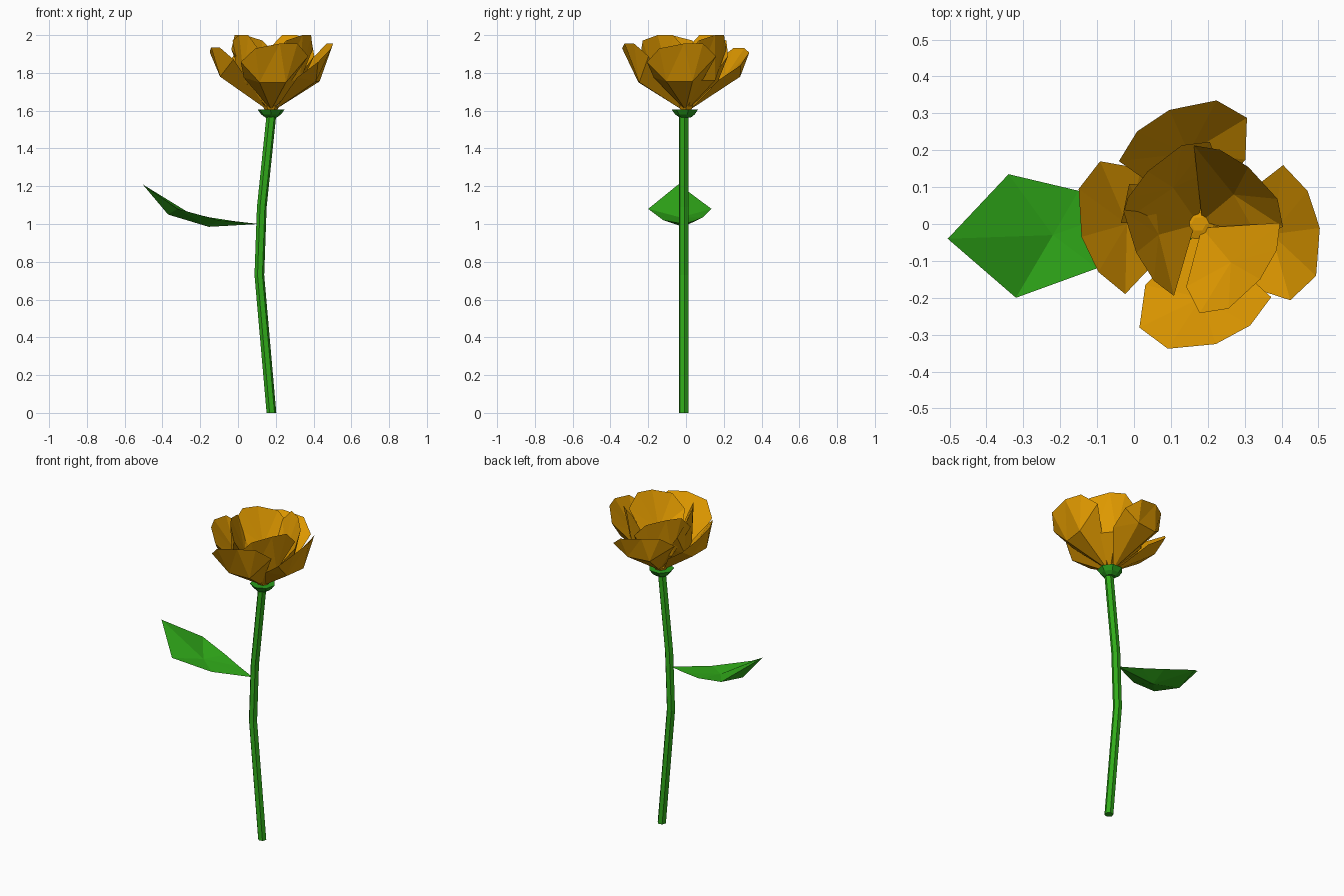
import bpy, bmesh, math
from mathutils import Vector

if "Cube" in bpy.data.objects:
    bpy.data.objects.remove(bpy.data.objects["Cube"])


def material(name, rgb):
    m = bpy.data.materials.new(name)
    m.diffuse_color = (*rgb, 1)
    m.use_nodes = True
    m.node_tree.nodes["Principled BSDF"].inputs["Base Color"].default_value = m.diffuse_color
    return m


ORANGE = material("petal_orange", (0.740, 0.318, 0.0))
GREEN = material("leaf_green", (0.030, 0.410, 0.010))
DARK = material("calyx_green", (0.022, 0.340, 0.012))
CX, CY = 0.175, 0.0          # flower axis


def make(name, verts, faces, mat):
    bm = bmesh.new()
    vs = [bm.verts.new(v) for v in verts]
    for f in faces:
        bm.faces.new([vs[i] for i in f])
    bmesh.ops.recalc_face_normals(bm, faces=bm.faces)
    me = bpy.data.meshes.new(name)
    bm.to_mesh(me)
    bm.free()
    me.materials.append(mat)
    ob = bpy.data.objects.new(name, me)
    bpy.context.collection.objects.link(ob)
    return ob


# back faces of a blade: bulge points 7, 8 side by side (petal) or along the rib (leaf)
PETAL_BACK = [(0, 1, 7), (1, 2, 7), (2, 3, 7), (3, 4, 7), (4, 8, 7), (4, 5, 8), (5, 6, 8), (6, 0, 8), (0, 7, 8)]
LEAF_BACK = [(0, 1, 8), (1, 2, 8), (2, 7, 8), (2, 3, 7), (3, 4, 7), (4, 8, 7), (4, 5, 8), (5, 6, 8), (6, 0, 8)]


def shell(name, rim, outer, inner, back, mat):
    """Thin closed blade: 7-point rim (0 = base), two bulged points behind, one in front."""
    front = [(i, (i + 1) % 7, 9) for i in range(7)]
    return make(name, list(rim) + list(outer) + [inner], front + back, mat)


def rings(name, rows, sides, mat, turn=0.0):
    """Tube from (x, y, z, radius) rows, capped at both ends."""
    verts = [(x + r * math.cos(turn + k * math.tau / sides),
              y + r * math.sin(turn + k * math.tau / sides), z)
             for x, y, z, r in rows for k in range(sides)]
    faces = [(j * sides + k, j * sides + (k + 1) % sides,
              (j + 1) * sides + (k + 1) % sides, (j + 1) * sides + k)
             for j in range(len(rows) - 1) for k in range(sides)]
    faces += [tuple(range(sides)), tuple(range(len(verts) - sides, len(verts)))]
    return make(name, verts, faces, mat)


# stem, calyx and the heart that the petals grow from
rings("stem", [(0.177, -0.012, 0, 0.026), (0.113, -0.012, 0.73, 0.026),
               (0.126, -0.012, 1.09, 0.026), (0.177, -0.012, 1.58, 0.026)], 6, GREEN, 0.15)
rings("calyx", [(CX, -0.003, 1.563, 0.030), (CX, -0.003, 1.580, 0.054),
                (CX, -0.003, 1.607, 0.074)], 7, DARK, 0.2)
rings("flower_heart", [(CX, 0, 1.600, 0.03), (CX, 0, 1.625, 0.045), (CX, 0, 1.632, 0.02)], 6, ORANGE)

# leaf
shell("leaf",
      [(0.11, -0.01, 1.0), (-0.10, -0.12, 1.02), (-0.32, -0.20, 1.08), (-0.505, -0.04, 1.21),
       (-0.34, 0.135, 1.08), (-0.15, 0.09, 1.035), (-0.02, 0.04, 1.015)],
      [(-0.37, -0.04, 1.05), (-0.155, -0.015, 0.985)], (-0.22, -0.03, 1.035), LEAF_BACK, GREEN)

# petal template: sideways, outward, height above the calyx
RIM = [(0, 0.02, 0.004), (-0.15, 0.16, 0.17), (-0.17, 0.275, 0.25), (-0.095, 0.335, 0.32),
       (0.035, 0.327, 0.345), (0.13, 0.28, 0.345), (0.19, 0.205, 0.28)]
INNER = (0, 0.20, 0.165)


def petal(name, angle, reach, height, bulge, width=1.0):
    a = math.radians(angle)
    out, side = Vector((math.cos(a), math.sin(a), 0)), Vector((-math.sin(a), math.cos(a), 0))

    def place(p):
        u, r, h = p
        return Vector((CX, CY, 1.60 + h * height)) + side * u * width + out * r * reach

    outer = [(s * 0.07, bulge[0] / reach, bulge[1] / height) for s in (-1, 1)]
    shell(name, [place(p) for p in RIM], [place(p) for p in outer], place(INNER), PETAL_BACK, ORANGE)


# open outer petals, then upright inner petals
for i, (ang, reach, height, bulge) in enumerate([
        (98, 0.97, 0.96, (0.28, 0.18)), (-8, 1.0, 1.03, (0.25, 0.155)),
        (-88, 1.0, 1.03, (0.25, 0.15)), (180, 0.97, 0.97, (0.27, 0.18))]):
    petal(f"outer_petal_{i + 1}", ang, reach, height, bulge)
for i, (ang, reach) in enumerate([(40, 0.62), (125, 0.60), (195, 0.56), (310, 0.68)]):
    petal(f"inner_petal_{i + 1}", ang, reach, 1.16, (0.165, 0.16), 0.9)
